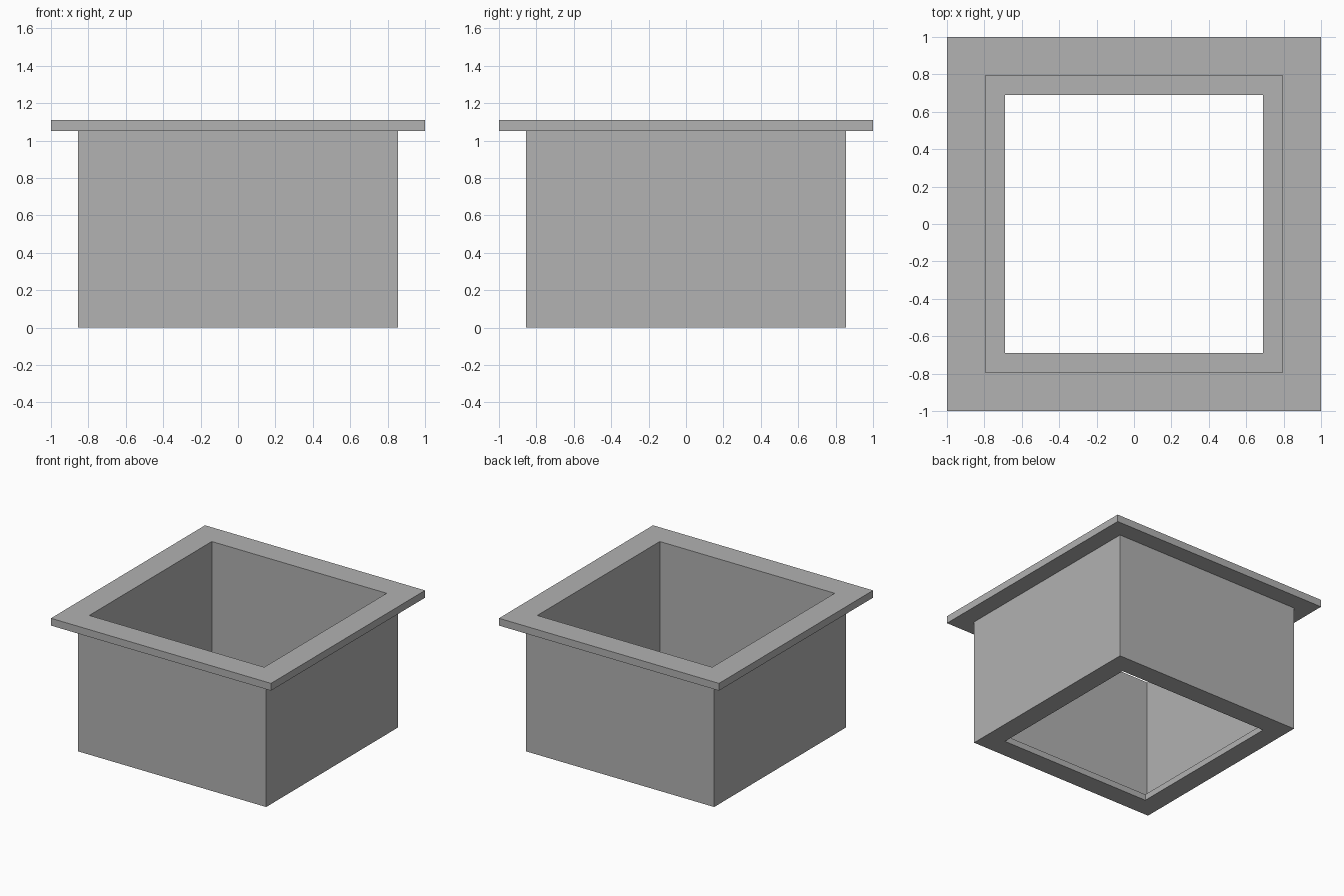
import bpy
import bmesh

cube = bpy.data.objects.get("Cube")
if cube:
    bpy.data.objects.remove(cube, do_unlink=True)

# Single flat grey
grey = bpy.data.materials.new("mid_grey")
grey.use_nodes = True
colour = (0.445, 0.445, 0.445, 1)
grey.diffuse_color = colour
for node in grey.node_tree.nodes:
    if node.type == 'BSDF_PRINCIPLED':
        node.inputs["Base Color"].default_value = colour

CORNERS = [(-1, -1), (1, -1), (1, 1), (-1, 1)]


def square_sweep(name, profile):
    """Sweep a closed (half width, height) profile around a square."""
    bm = bmesh.new()
    rings = [[bm.verts.new((x * w, y * w, z)) for x, y in CORNERS]
             for w, z in profile]
    for i, ring in enumerate(rings):
        above = rings[(i + 1) % len(rings)]
        for a in range(4):
            b = (a + 1) % 4
            bm.faces.new((ring[a], ring[b], above[b], above[a]))
    bmesh.ops.recalc_face_normals(bm, faces=bm.faces)
    mesh = bpy.data.meshes.new(name)
    bm.to_mesh(mesh)
    bm.free()
    mesh.materials.append(grey)
    obj = bpy.data.objects.new(name, mesh)
    bpy.context.collection.objects.link(obj)
    return obj


# Open square sleeve: outer wall, top flange, inner wall, bottom ledge
outer, inner, opening = 0.855, 0.795, 0.69
height, flange_base, ledge = 1.11, 1.05, 0.05
square_sweep("flanged_square_sleeve", [
    (opening, 0), (outer, 0),
    (outer, flange_base), (1, flange_base),
    (1, height), (inner, height),
    (inner, ledge), (opening, ledge),
])
